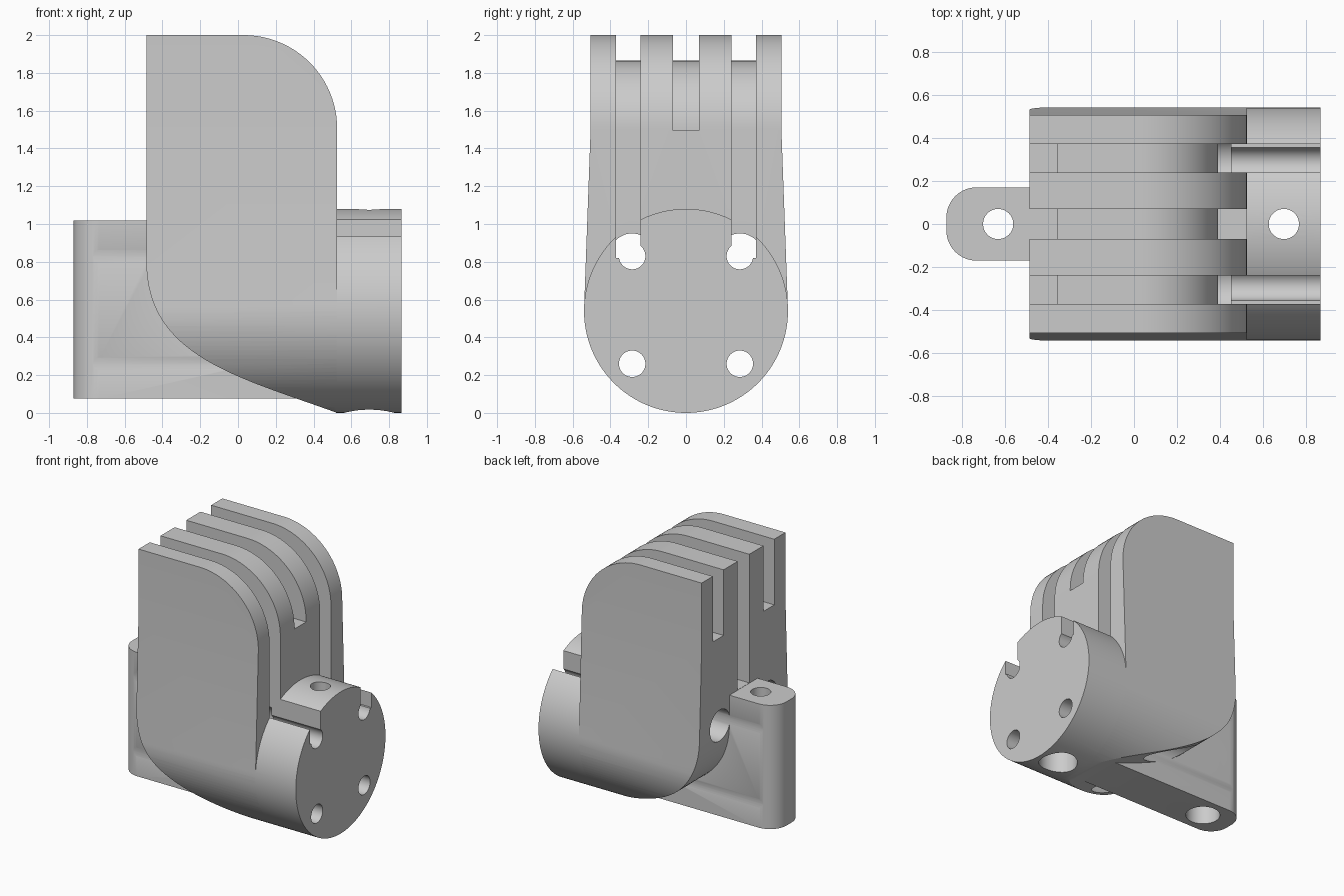
import bpy, bmesh
from math import sin, cos, pi, radians
from mathutils import Vector

cube = bpy.data.objects.get("Cube")
if cube:
    bpy.data.objects.remove(cube)

grey = bpy.data.materials.new("plain grey")
grey.use_nodes = True
COLOUR = (0.6, 0.6, 0.6, 1)
grey.diffuse_color = COLOUR
grey.node_tree.nodes["Principled BSDF"].inputs["Base Color"].default_value = COLOUR


def prism(name, outline, axis, lo, hi):
    """Extrude a 2D outline along one axis; the other two axes keep their order."""
    def place(p, d):
        co = list(p)
        co.insert("xyz".index(axis), d)
        return co
    bm = bmesh.new()
    face = bm.faces.new([bm.verts.new(place(p, lo)) for p in outline])
    ext = bmesh.ops.extrude_face_region(bm, geom=[face])
    shift = Vector(place((0, 0), hi - lo))
    bmesh.ops.translate(bm, vec=shift,
                        verts=[v for v in ext["geom"] if isinstance(v, bmesh.types.BMVert)])
    bmesh.ops.recalc_face_normals(bm, faces=bm.faces)
    mesh = bpy.data.meshes.new(name)
    bm.to_mesh(mesh)
    bm.free()
    mesh.materials.append(grey)
    obj = bpy.data.objects.new(name, mesh)
    bpy.context.collection.objects.link(obj)
    return obj


def arc(cx, cz, r, a0, a1, n=24):
    return [(cx + r * cos(radians(a0 + (a1 - a0) * i / n)),
             cz + r * sin(radians(a0 + (a1 - a0) * i / n))) for i in range(n + 1)]


def rect(x0, x1, z0, z1):
    return [(x0, z0), (x1, z0), (x1, z1), (x0, z1)]


def circle(cx, cz, r, n=48):
    return arc(cx, cz, r, 0, 360, n)[:-1]


def bezier(a, b, c, d, n=32):
    a, b, c, d = map(Vector, (a, b, c, d))
    pts = []
    for i in range(n + 1):
        t = i / n
        s = 1 - t
        pts.append(tuple(a * s**3 + b * 3 * s * s * t + c * 3 * s * t * t + d * t**3))
    return pts


def combine(target, tool, operation):
    mod = target.modifiers.new(operation, "BOOLEAN")
    mod.operation, mod.solver, mod.object = operation, "EXACT", tool
    bpy.context.view_layer.update()
    deps = bpy.context.evaluated_depsgraph_get()
    mesh = bpy.data.meshes.new_from_object(target.evaluated_get(deps))
    target.modifiers.clear()
    target.data = mesh
    bpy.data.objects.remove(tool)


BACK, FRONT, END = -0.485, 0.525, 0.865
R = 0.54

# Body: side outline with a round shoulder and swept belly, cut to a tapered U section
side = (arc(0.03, 1.505, 0.495, 90, 0) +
        bezier((BACK, 0.8), (BACK, 0.3), (0, 0.19), (FRONT, 0))[::-1] + [(BACK, 2)])
body = prism("finned_elbow_bracket", side, "y", -0.8, 0.8)
section = [(0.505, 2.1), (0.505, 1.5)] + arc(0, R, R, 0, -180, 64) + [(-0.505, 1.5), (-0.505, 2.1)]
combine(body, prism("u_section", section, "x", -0.7, 0.7), "INTERSECT")

# Round flange
combine(body, prism("flange", circle(0, R, R, 128), "x", FRONT - 0.005, END), "UNION")

# Slots that wrap around the core and leave four fins
def slot(y0, y1, back_floor, front_floor, reach):
    outline = ([(-0.7, back_floor), (-0.355, back_floor), (-0.355, 1.865)] +
               arc(0.03, 1.505, 0.36, 90, 0) +
               [(0.39, front_floor), (reach, front_floor), (reach, 2.2), (-0.7, 2.2)])
    combine(body, prism("slot", outline, "y", y0, y1), "DIFFERENCE")


slot(-0.07, 0.07, 1.02, 1.495, 0.7)
slot(0.24, 0.37, 1.5, 0.82, 1)
slot(-0.37, -0.24, 1.5, 0.82, 1)

# Rear lug and the keel it stands on
lug = (arc(-0.73, 0.03, 0.14, 90, 180) + arc(-0.73, -0.03, 0.14, 180, 270) +
       [(0.42, -0.17), (0.42, 0.17)])
combine(body, prism("rear_lug", lug, "z", 0.075, 1.018), "UNION")

# Vertical bolt holes with counterbores from below
for x, r in ((-0.63, 0.12), (0.695, 0.135)):
    combine(body, prism("bolt_hole", circle(x, 0, 0.07), "z", -0.2, 1.3), "DIFFERENCE")
    combine(body, prism("bolt_bore", circle(x, 0, r), "z", -0.2, 0.75), "DIFFERENCE")

# Four flange holes with counterbores from the rear
for y in (-0.285, 0.285):
    for z in (0.26, 0.83):
        combine(body, prism("flange_hole", circle(y, z, 0.07), "x", -1, 1), "DIFFERENCE")
        combine(body, prism("flange_bore", circle(y, z, 0.12), "x", -1, 0.45), "DIFFERENCE")

bpy.ops.object.select_all(action="DESELECT")
body.select_set(True)
bpy.context.view_layer.objects.active = body
bpy.ops.object.shade_smooth_by_angle(angle=radians(25))
